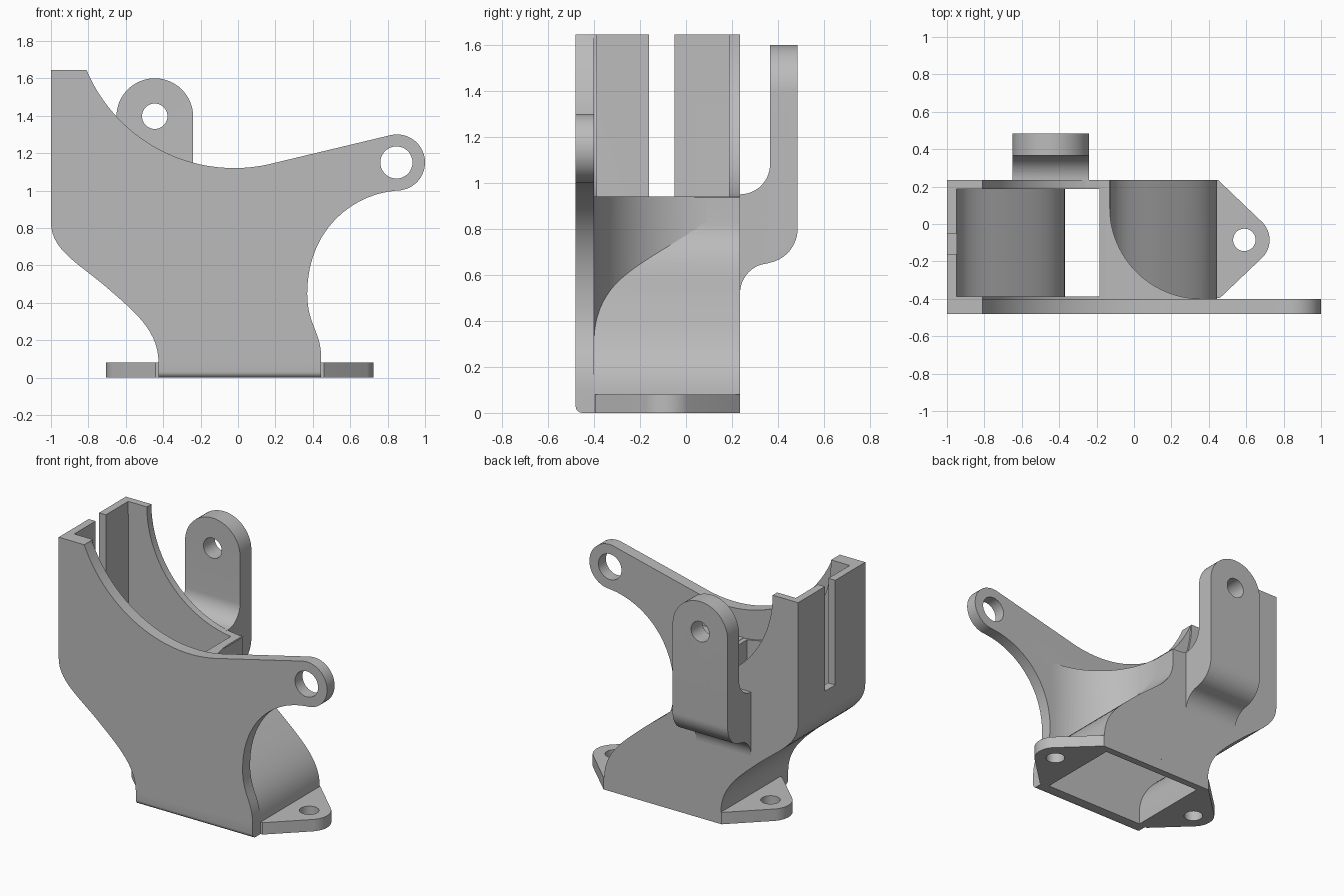
import bpy, bmesh, math
from mathutils import Vector

if "Cube" in bpy.data.objects:
    bpy.data.objects.remove(bpy.data.objects["Cube"])

grey = bpy.data.materials.new("grey_plastic")
grey.diffuse_color = (0.5, 0.5, 0.5, 1)
grey.use_nodes = True
grey.node_tree.nodes["Principled BSDF"].inputs["Base Color"].default_value = grey.diffuse_color


def arc(cx, cy, r, a0, a1, n=24):
    return [(cx + r * math.cos(math.radians(a0 + (a1 - a0) * i / n)),
             cy + r * math.sin(math.radians(a0 + (a1 - a0) * i / n))) for i in range(n + 1)]


def bez(a, b, c, d, n=14):
    a, b, c, d = map(Vector, (a, b, c, d))
    out = []
    for i in range(n + 1):
        t = i / n
        out.append(tuple(a * (1 - t) ** 3 + b * 3 * t * (1 - t) ** 2 + c * 3 * t * t * (1 - t) + d * t ** 3))
    return out


def prism(name, pts, axis, lo, hi):
    """Extrude a 2D outline along an axis; the outline uses the other two axes in order."""
    put = {"x": lambda p, w: (w, p[0], p[1]),
           "y": lambda p, w: (p[0], w, p[1]),
           "z": lambda p, w: (p[0], p[1], w)}[axis]
    clean = []
    for p in pts:
        if not clean or math.dist(p, clean[-1]) > 1e-4:
            clean.append(p)
    bm = bmesh.new()
    face = bm.faces.new([bm.verts.new(put(p, lo)) for p in clean])
    ext = bmesh.ops.extrude_face_region(bm, geom=[face])
    step = Vector(put((0, 0), hi - lo))
    bmesh.ops.translate(bm, vec=step, verts=[v for v in ext["geom"] if isinstance(v, bmesh.types.BMVert)])
    bmesh.ops.recalc_face_normals(bm, faces=bm.faces)
    me = bpy.data.meshes.new(name)
    bm.to_mesh(me)
    bm.free()
    me.materials.append(grey)
    ob = bpy.data.objects.new(name, me)
    bpy.context.collection.objects.link(ob)
    return ob


def box(name, x0, x1, y0, y1, z0, z1):
    return prism(name, [(x0, y0), (x1, y0), (x1, y1), (x0, y1)], "z", z0, z1)


def boolean(ob, other, op):
    mod = ob.modifiers.new("bool", "BOOLEAN")
    mod.operation, mod.object, mod.solver = op, other, "EXACT"
    bpy.context.view_layer.objects.active = ob
    bpy.ops.object.modifier_apply(modifier=mod.name)
    bpy.data.objects.remove(other)


def shift(pts, dx):
    return [(x + dx, z) for x, z in pts]


# S-shaped side of the duct, from top to bottom
s_curve = (bez((-1, .83), (-1, .68), (-.85, .61), (-.7, .48))
           + bez((-.7, .48), (-.55, .35), (-.425, .25), (-.425, .08))[1:])

# Duct body with fan socket
bracket = prism("fan_duct_bracket",
                [(-1, 1.645)] + s_curve + [(-.425, 0), (.445, 0)]
                + shift(s_curve, .87)[::-1] + [(-.13, .94)]
                + arc(-.1, 1.645, .71, 268, 180, 32), "y", -.41, .235)

# Rounded gusset between the socket and the front plate
gusset = prism("gusset", [(-.15, -.41), (.37, -.41)] + arc(.36, .09, .49, 270, 180) + [(-.15, .09)],
               "z", .03, .94)
boolean(bracket, gusset, "UNION")

# Mounting flange
side = [(.46, -.395)] + arc(.59, -.085, .135, -43, 42, 12) + [(.45, .235)]
flange = prism("flange", side + [(.02 - x, y) for x, y in side[::-1]], "z", 0, .08)
boolean(bracket, flange, "UNION")

# Hollow channel, open at top and bottom
channel = prism("channel", [(-.95, 1.8)] + shift(s_curve, .055) + [(-.37, -.1), (.39, -.1)]
                + shift(s_curve, .815)[::-1] + [(-.18, 1.8)], "y", -.387, .187)
boolean(bracket, channel, "DIFFERENCE")

# Front plate with arm, lower front edge rounded
plate = prism("front_plate",
              [(-1, 1.645)] + s_curve + [(-.425, 0), (.445, 0)]
              + bez((.445, .1), (.445, .25), (.37, .28), (.37, .45))
              + bez((.37, .45), (.37, .78), (.6, .98), (.85, 1.0))[1:]
              + arc(.85, 1.15, .15, -90, 104)[1:]
              + arc(-.02, 1.977, .857, 285, 202.8, 36), "y", -.48, -.40)
bm = bmesh.new()
bm.from_mesh(plate.data)
low = [e for e in bm.edges if all(v.co.z < .001 and v.co.y < -.479 for v in e.verts)]
bmesh.ops.bevel(bm, geom=low, offset=.03, segments=5, affect="EDGES", profile=.5)
bm.to_mesh(plate.data)
bm.free()
boolean(bracket, plate, "UNION")

# Rear lug: cranked side profile trimmed to a rounded front outline
lug = prism("rear_lug", [(.21, .95)] + arc(.235, 1.08, .13, -90, 0, 14) + [(.365, 1.7), (.485, 1.7)]
            + arc(.335, .8, .15, 0, -80, 14) + arc(.365, .52, .13, 95, 180, 14) + [(.21, .52)],
            "x", -.65, -.24)
outline = prism("lug_outline", [(-.65, .3), (-.24, .3)] + arc(-.445, 1.395, .205, 0, 180, 32),
                "y", 0, .7)
boolean(lug, outline, "INTERSECT")
boolean(bracket, lug, "UNION")

# Cable slot in the left wall
boolean(bracket, box("slot", -1.1, -.93, -.16, -.05, .94, 1.8), "DIFFERENCE")

# Screw holes: flange pair, arm, lug
for x in (-.57, .59):
    boolean(bracket, prism("hole", arc(x, -.085, .06, 0, 350, 35), "z", -.1, .2), "DIFFERENCE")
boolean(bracket, prism("hole", arc(.847, 1.15, .086, 0, 350, 35), "y", -.6, -.3), "DIFFERENCE")
boolean(bracket, prism("hole", arc(-.445, 1.397, .068, 0, 350, 35), "y", .3, .6), "DIFFERENCE")

# Smooth curved faces, keep edges sharp
bpy.ops.object.select_all(action="DESELECT")
bracket.select_set(True)
bpy.context.view_layer.objects.active = bracket
bpy.ops.object.shade_smooth_by_angle(angle=math.radians(25))
